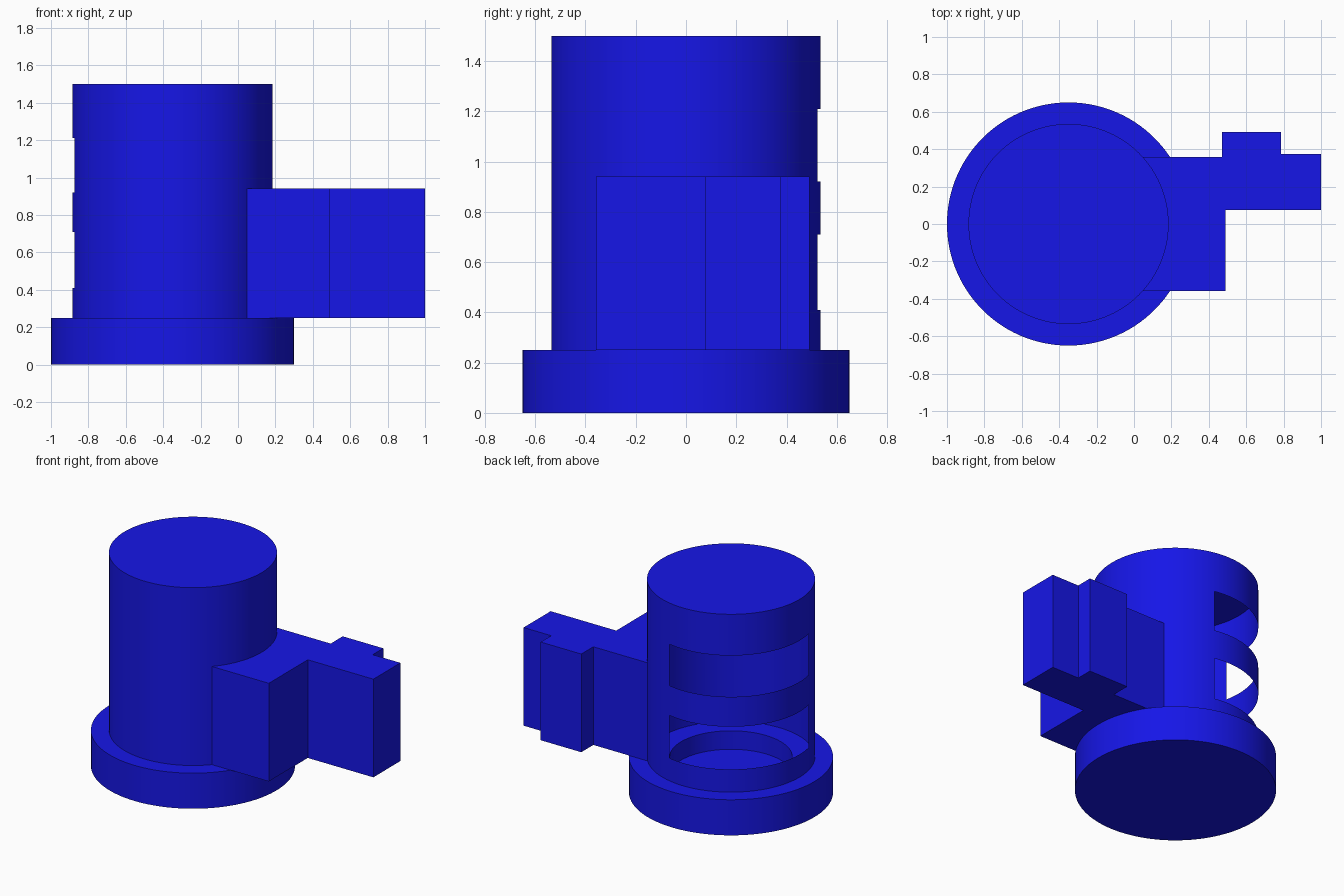
import bpy, bmesh
from math import cos, sin, radians

if "Cube" in bpy.data.objects:
    bpy.data.objects.remove(bpy.data.objects["Cube"])

CX, SEG = -0.35, 120          # axis of the round parts, sides of a circle
R, FLOOR, TOP = 0.535, 0.25, 1.5

blue = bpy.data.materials.new("blue")
blue.diffuse_color = (0.008, 0.008, 0.8, 1)
blue.use_nodes = True
blue.node_tree.nodes["Principled BSDF"].inputs["Base Color"].default_value = blue.diffuse_color


def ring_point(r, i):
    a = radians(360 * i / SEG)
    return (CX + r * cos(a), r * sin(a))


def finish(bm, name):
    mesh = bpy.data.meshes.new(name)
    bm.to_mesh(mesh)
    bm.free()
    mesh.materials.append(blue)
    mesh.shade_smooth()
    mesh.set_sharp_from_angle(angle=radians(30))
    obj = bpy.data.objects.new(name, mesh)
    bpy.context.collection.objects.link(obj)
    return obj


def turned(name, profile, cap_start, cap_end, skip=lambda level, i: False):
    """Revolve (radius, z) points; skip() leaves openings in the wall."""
    bm = bmesh.new()
    rings = [[bm.verts.new((*ring_point(r, i), z)) for i in range(SEG)]
             for r, z in profile]
    for level, (lo, hi) in enumerate(zip(rings, rings[1:])):
        for i in range(SEG):
            j = (i + 1) % SEG
            if not skip(level, i):
                bm.faces.new((lo[i], lo[j], hi[j], hi[i]))
    if cap_start:
        bm.faces.new(rings[0][::-1])
    if cap_end:
        bm.faces.new(rings[-1])
    return finish(bm, name)


# Round base with a shallow well inside the body
turned("base", [(0.65, 0), (0.65, FLOOR), (0.39, FLOOR), (0.39, 0.12)], True, True)

# Thin hollow body with two wide windows at the back left
levels = [FLOOR, 0.41, 0.71, 0.92, 1.21, TOP]
turned("body", [(R, z) for z in levels], False, True,
       lambda level, i: level in (1, 3) and 26 <= i < 64)

# Stepped side arm, its inner end following the body
arc = [ring_point(R, i) for i in range(14, -15, -1)]
steps = [(0.49, -0.358), (0.49, 0.075), (1.0, 0.075), (1.0, 0.375),
         (0.785, 0.375), (0.785, 0.492), (0.47, 0.492), (0.47, 0.358)]
outline = arc + steps
bm = bmesh.new()
low = [bm.verts.new((x, y, FLOOR)) for x, y in outline]
high = [bm.verts.new((x, y, 0.94)) for x, y in outline]
bm.faces.new(low[::-1])
bm.faces.new(high)
for i in range(len(arc) - 1, len(outline)):
    j = (i + 1) % len(outline)
    bm.faces.new((low[i], low[j], high[j], high[i]))
finish(bm, "side_arm")
